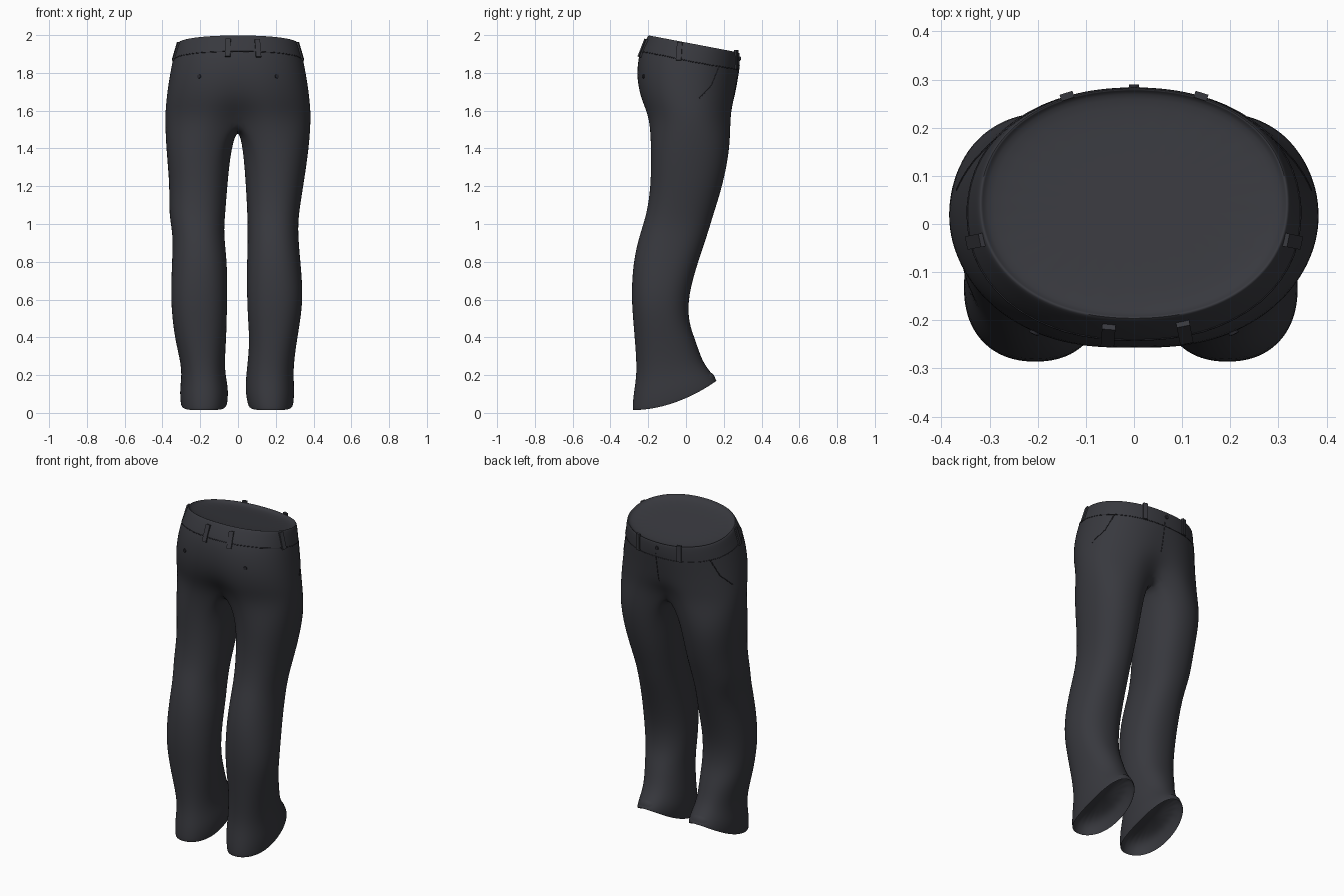
import bpy, bmesh, math
from mathutils import Vector

default = bpy.data.objects.get("Cube")
if default:
    bpy.data.objects.remove(default, do_unlink=True)


def material(name, rgb):
    mat = bpy.data.materials.new(name)
    mat.use_nodes = True
    colour = (*rgb, 1)
    mat.diffuse_color = colour
    mat.node_tree.nodes["Principled BSDF"].inputs["Base Color"].default_value = colour
    return mat


cloth = material("charcoal cloth", (0.039, 0.04, 0.048))
trim = material("dark stitching", (0.022, 0.022, 0.028))

OUTER = 17   # points round the outside of one leg
BRIDGE = 5   # points across the crotch

# Pelvis rings: height, half width, y min, y max, tilt, centre crease
pelvis = [
    (1.955, .325, -.2, .285, .19, 0),
    (1.9, .338, -.228, .286, .19, 0),
    (1.84, .352, -.257, .282, .15, .01),
    (1.74, .37, -.27, .272, .08, .03),
    (1.64, .383, -.25, .264, .03, .08),
    (1.555, .388, -.215, .258, 0, .3),
]
# Leg rings: height, hem lift, y min, y max, right outer/inner x, left outer/inner x
legs = [
    (1.4, 0, -.187, .236, .382, .035, .377, .025),
    (1.2, 0, -.187, .195, .362, .055, .347, .04),
    (1.05, 0, -.21, .146, .368, .066, .322, .048),
    (.95, 0, -.245, .117, .345, .075, .318, .05),
    (.8, 0, -.282, .065, .35, .055, .332, .046),
    (.62, 0, -.291, .012, .358, .055, .347, .045),
    (.48, 0, -.28, .014, .347, .058, .33, .052),
    (.36, .03, -.27, .05, .33, .062, .31, .06),
    (.21, .06, -.26, .088, .294, .072, .292, .045),
    (.1, .11, -.28, .138, .31, .048, .3, .035),
    (.01, .16, -.287, .168, .305, .055, .295, .05),
]


def rounded(angle, power):
    c, s = math.cos(angle), math.sin(angle)
    return (math.copysign(abs(c) ** power, c), math.copysign(abs(s) ** power, s))


def bridge_faces(bm, upper, lower):
    n = len(upper)
    for i in range(n):
        j = (i + 1) % n
        bm.faces.new((upper[i], upper[j], lower[j], lower[i]))


def inset_cap(bm, ring, scale, shift):
    """Turn the open rim inwards and close it with a recessed panel."""
    mid = sum((v.co for v in ring), Vector()) / len(ring)
    for k, drop in ((scale, 0), (scale - .015, shift)):
        inner = [bm.verts.new(mid + (v.co - mid) * k + Vector((0, 0, drop))) for v in ring]
        bridge_faces(bm, ring, inner)
        ring, mid = inner, mid
    centre = bm.verts.new(sum((v.co for v in ring), Vector()) / len(ring))
    for i, v in enumerate(ring):
        bm.faces.new((v, ring[(i + 1) % len(ring)], centre))


def pelvis_ring(bm, z, half, lo, hi, tilt, crease):
    mid, depth = (lo + hi) / 2, (hi - lo) / 2
    ring = []
    for i in range(2 * (OUTER - 1)):
        c, s = rounded(math.pi / 2 - math.pi * i / (OUTER - 1), .92)
        x = half * c
        y = mid + depth * s * (1 - crease * math.exp(-(x / .09) ** 2))
        ring.append(bm.verts.new((x, y, z - tilt * (y - .04))))
    return ring


def leg_ring(bm, side, z, lift, lo, hi, outer, inner):
    mid, depth = (lo + hi) / 2, (hi - lo) / 2
    centre, half = (outer + inner) / 2, (outer - inner) / 2
    wide = math.radians(125)
    gap = (2 * math.pi - 2 * wide) / (BRIDGE + 1)
    ring = []
    for i in range(OUTER + BRIDGE):
        if i < OUTER:
            angle = wide - 2 * wide * i / (OUTER - 1)
        else:
            angle = -wide - gap * (i - OUTER + 1)
        c, s = rounded(angle, .9)
        rise = lift * ((s + 1) / 2) ** 2
        ring.append(bm.verts.new((side * (centre + half * c), mid + depth * s, z + rise)))
    return ring


# Trousers: one continuous skin from waist to both hems
bm = bmesh.new()
rings = [pelvis_ring(bm, *row) for row in pelvis]
for upper, lower in zip(rings, rings[1:]):
    bridge_faces(bm, upper, lower)
inset_cap(bm, rings[0], .975, -.025)

base = rings[-1]
fly_point, seat_point = base[0], base[OUTER - 1]
crotch = []
for i in range(1, BRIDGE + 1):
    t = i / (BRIDGE + 1)
    point = seat_point.co.lerp(fly_point.co, t)
    point.z -= .04 * math.sin(math.pi * t)
    crotch.append(bm.verts.new(point))

for side in (1, -1):
    if side > 0:
        half_ring = base[:OUTER]
    else:
        half_ring = [fly_point] + base[:OUTER - 2:-1]
    upper = half_ring + crotch
    for z, lift, lo, hi, right_out, right_in, left_out, left_in in legs:
        span = (left_out, left_in) if side > 0 else (right_out, right_in)
        lower = leg_ring(bm, side, z, lift, lo, hi, *span)
        bridge_faces(bm, upper, lower)
        upper = lower
    inset_cap(bm, upper, .96, .08)

bmesh.ops.recalc_face_normals(bm, faces=bm.faces[:])
mesh = bpy.data.meshes.new("trousers")
bm.to_mesh(mesh)
bm.free()
mesh.materials.append(cloth)
trousers = bpy.data.objects.new("trousers", mesh)
bpy.context.collection.objects.link(trousers)
bpy.context.view_layer.objects.active = trousers
trousers.select_set(True)
smooth = trousers.modifiers.new("soft cloth", "SUBSURF")
smooth.levels = smooth.render_levels = 2
bpy.ops.object.modifier_apply(modifier=smooth.name)
bpy.ops.object.shade_smooth_by_angle(angle=math.radians(50))
bpy.context.view_layer.update()


def on_cloth(x, y, z):
    """Nearest point on the cloth and its outward direction."""
    _, point, normal, _ = trousers.closest_point_on_mesh(Vector((x, y, z)))
    return point, normal


def finish(name, bm, point, normal, mat):
    data = bpy.data.meshes.new(name)
    bm.to_mesh(data)
    bm.free()
    data.materials.append(mat)
    obj = bpy.data.objects.new(name, data)
    obj.location = point
    obj.rotation_euler = normal.to_track_quat("Z", "Y").to_euler()
    bpy.context.collection.objects.link(obj)


def belt_loop(name, x, y, z):
    point, normal = on_cloth(x, y, z)
    bm = bmesh.new()
    bmesh.ops.create_cube(bm, size=1)
    bmesh.ops.scale(bm, vec=(.028, .1, .014), verts=bm.verts)
    finish(name, bm, point, normal, cloth)


def button(name, x, y, z):
    point, normal = on_cloth(x, y, z)
    bm = bmesh.new()
    bmesh.ops.create_cone(bm, cap_ends=True, segments=12, radius1=.012, radius2=.01, depth=.012)
    finish(name, bm, point, normal, trim)


def seam(name, points, steps=10):
    """Thin stitched line that follows the cloth through the given points."""
    path = []
    for a, b in zip(points, points[1:]):
        for i in range(steps):
            path.append(on_cloth(*Vector(a).lerp(Vector(b), i / steps))[0])
    path.append(on_cloth(*points[-1])[0])
    curve = bpy.data.curves.new(name, "CURVE")
    curve.dimensions = "3D"
    curve.bevel_depth = .0025
    curve.bevel_resolution = 0
    line = curve.splines.new("POLY")
    line.points.add(len(path) - 1)
    for p, co in zip(line.points, path):
        p.co = (*co, 1)
    curve.materials.append(trim)
    bpy.context.collection.objects.link(bpy.data.objects.new(name, curve))


# Belt loops and buttons
belt_loop("seat_loop_right", -.055, -.25, 1.94)
belt_loop("seat_loop_left", .11, -.25, 1.94)
for side, word in ((1, "left"), (-1, "right")):
    belt_loop("side_loop_" + word, side * .35, -.04, 1.92)
    belt_loop("fly_loop_" + word, side * .15, .3, 1.87)
    button("seat_button_" + word, side * .24, -.3, 1.785)
    seam("pocket_seam_" + word, [(side * .31, .2, 1.84), (side * .36, .16, 1.74), (side * .4, .08, 1.67)])
button("fly_button", 0, .3, 1.875)

# Fly and waistband stitching
seam("fly_seam", [(.01, .3, 1.84), (.01, .3, 1.64)])
band = [(.37 * math.cos(a), .04 + .28 * math.sin(a), 1.862 - .05 * math.sin(a))
        for a in [math.tau * i / 16 for i in range(17)]]
seam("waistband_seam", band, 4)
